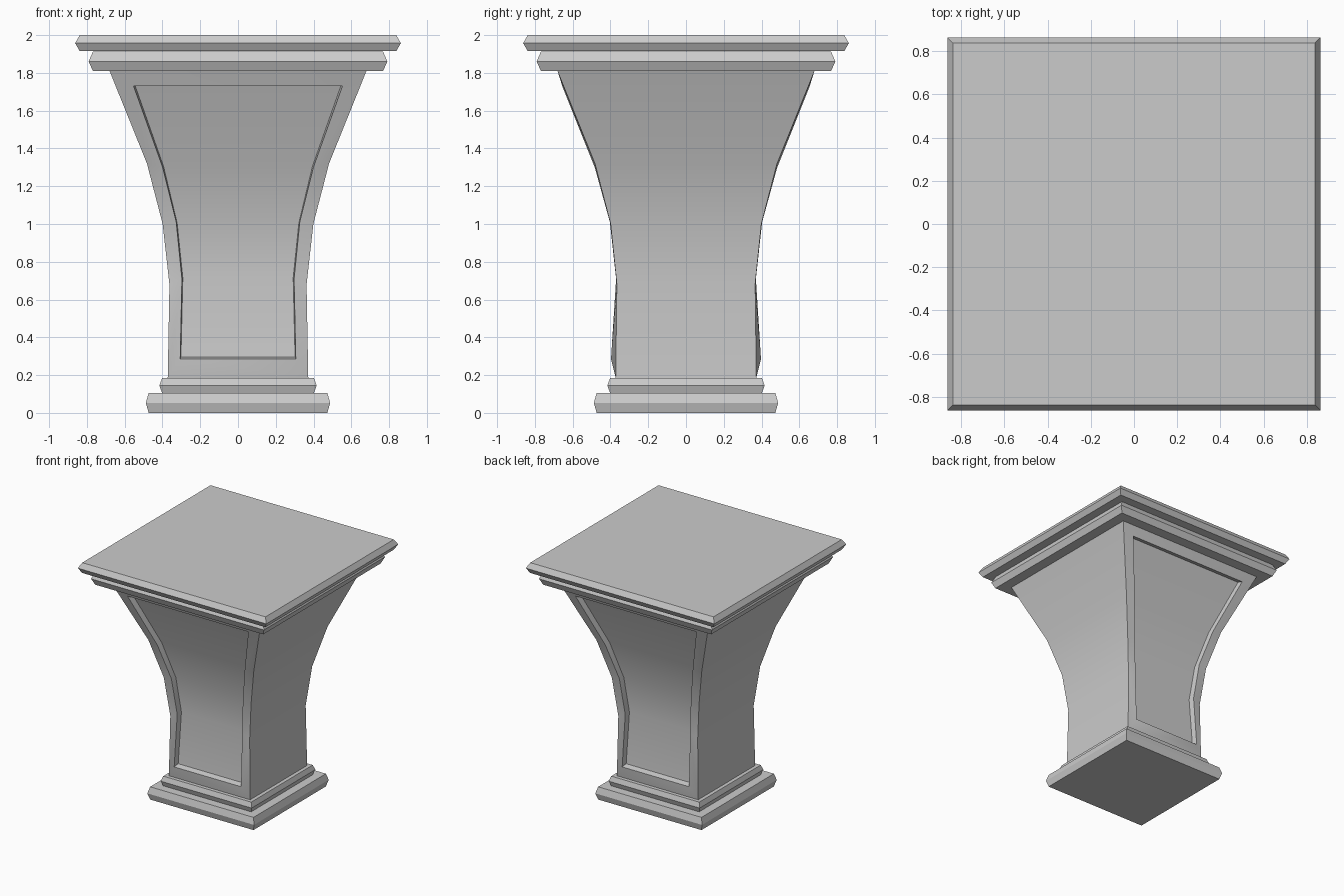
import bpy, bmesh

if "Cube" in bpy.data.objects:
    bpy.data.objects.remove(bpy.data.objects["Cube"])


def finish(name, bm):
    bmesh.ops.recalc_face_normals(bm, faces=bm.faces)
    mesh = bpy.data.meshes.new(name)
    bm.to_mesh(mesh)
    bm.free()
    obj = bpy.data.objects.new(name, mesh)
    bpy.context.collection.objects.link(obj)
    return obj


def bridge(bm, a, b):
    n = len(a)
    for i in range(n):
        j = (i + 1) % n
        bm.faces.new((a[i], a[j], b[j], b[i]))


def slab(name, z0, z1, half_end, half_mid):
    """Square moulding with edges that come to a ridge at mid height."""
    bm = bmesh.new()
    rings = []
    for z, h in ((z0, half_end), ((z0 + z1) / 2, half_mid), (z1, half_end)):
        rings.append([bm.verts.new((sx * h, sy * h, z))
                      for sx, sy in ((-1, -1), (1, -1), (1, 1), (-1, 1))])
    bridge(bm, rings[0], rings[1])
    bridge(bm, rings[1], rings[2])
    bm.faces.new(rings[0])
    bm.faces.new(rings[2])
    return finish(name, bm)


# Base and cap mouldings
slab("base_plinth", 0.0, 0.105, 0.473, 0.488)
slab("base_upper_moulding", 0.105, 0.185, 0.402, 0.416)
slab("cap_lower_moulding", 1.81, 1.912, 0.768, 0.791)
slab("cap_top", 1.915, 2.0, 0.838, 0.862)

# Flared shaft: (half width x, depth y, height z) up each outline
corner = [(0.372, 0.372, 0.185), (0.363, 0.366, 0.68), (0.399, 0.399, 1.0),
          (0.482, 0.482, 1.32), (0.68, 0.68, 1.81)]
rim = [(0.306, 0.397, 0.285), (0.297, 0.370, 0.71), (0.327, 0.403, 1.01),
       (0.399, 0.483, 1.30), (0.553, 0.655, 1.73)]
recess = [(0.302, 0.350, 0.295), (0.292, 0.322, 0.715), (0.322, 0.353, 1.005),
          (0.394, 0.435, 1.305), (0.548, 0.610, 1.742)]

bm = bmesh.new()
outer = {}
for sy in (-1, 1):
    # Front and back: raised frame around a sunken panel
    loops = []
    for outline in (corner, rim, recess):
        left = [bm.verts.new((-x, sy * y, z)) for x, y, z in outline]
        right = [bm.verts.new((x, sy * y, z)) for x, y, z in outline]
        loops.append((left, right))
    rings = [l + r[::-1] for l, r in loops]
    bridge(bm, rings[0], rings[1])
    bridge(bm, rings[1], rings[2])
    l, r = loops[2]
    for i in range(len(l) - 1):
        bm.faces.new((l[i], r[i], r[i + 1], l[i + 1]))
    outer[sy] = loops[0]

# Plain curved sides, then the ends
for side in (0, 1):
    f, b = outer[-1][side], outer[1][side]
    for i in range(len(f) - 1):
        bm.faces.new((f[i], b[i], b[i + 1], f[i + 1]))
for k in (0, -1):
    bm.faces.new((outer[-1][0][k], outer[-1][1][k], outer[1][1][k], outer[1][0][k]))
shaft = finish("shaft", bm)

# Smooth the curve, keep the frame edges crisp
bpy.context.view_layer.objects.active = shaft
shaft.select_set(True)
bpy.ops.object.shade_smooth_by_angle(angle=0.5)
